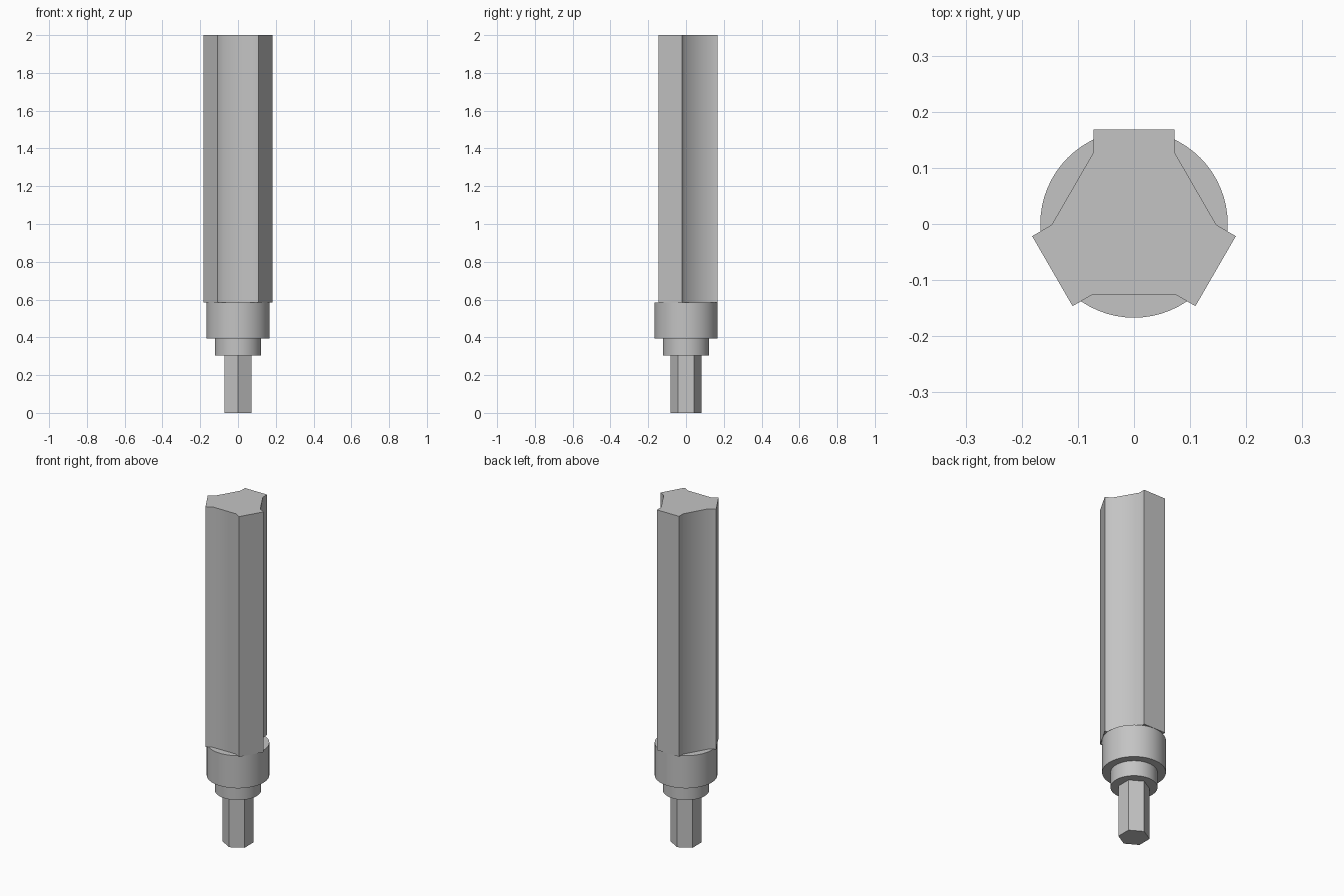
import bpy, math
from mathutils import Matrix, Vector

cube = bpy.data.objects.get("Cube")
if cube:
    bpy.data.objects.remove(cube, do_unlink=True)

# Plain grey metal
steel = bpy.data.materials.new("grey_steel")
steel.use_nodes = True
GREY = (0.55, 0.55, 0.55, 1)
steel.diffuse_color = GREY
steel.node_tree.nodes["Principled BSDF"].inputs["Base Color"].default_value = GREY


def prism(name, outline, low, high, angle=40):
    """Extrude a counter-clockwise outline between two heights."""
    n = len(outline)
    verts = [(x, y, z) for z in (low, high) for x, y in outline]
    faces = [tuple(reversed(range(n))), tuple(range(n, 2 * n))]
    faces += [(i, (i + 1) % n, n + (i + 1) % n, n + i) for i in range(n)]
    mesh = bpy.data.meshes.new(name)
    mesh.from_pydata(verts, [], faces)
    mesh.materials.append(steel)
    obj = bpy.data.objects.new(name, mesh)
    bpy.context.collection.objects.link(obj)
    bpy.ops.object.select_all(action="DESELECT")
    obj.select_set(True)
    bpy.context.view_layer.objects.active = obj
    bpy.ops.object.shade_smooth_by_angle(angle=math.radians(angle))
    return obj


def ring(radius, sides, start=0.0):
    turns = [start + math.tau * i / sides for i in range(sides)]
    return [(radius * math.cos(a), radius * math.sin(a)) for a in turns]


# Three-lobed shaft: one square lobe repeated by turning
lobe = [(0.072, 0.128), (0.072, 0.168), (-0.072, 0.168), (-0.072, 0.128)]
shaft_outline = []
for k in range(3):
    turn = Matrix.Rotation(math.tau * k / 3, 2)
    shaft_outline += [tuple(turn @ Vector(p)) for p in lobe]
prism("lobed_shaft", shaft_outline, 0.585, 2.0)

# Round collar and neck below the shaft
prism("collar", ring(0.167, 64), 0.393, 0.585)
prism("neck", ring(0.123, 64), 0.303, 0.393)

# Hexagonal drive end, with a corner facing the front
prism("hex_drive", ring(0.083, 6, math.pi / 2), 0.0, 0.303, 30)
